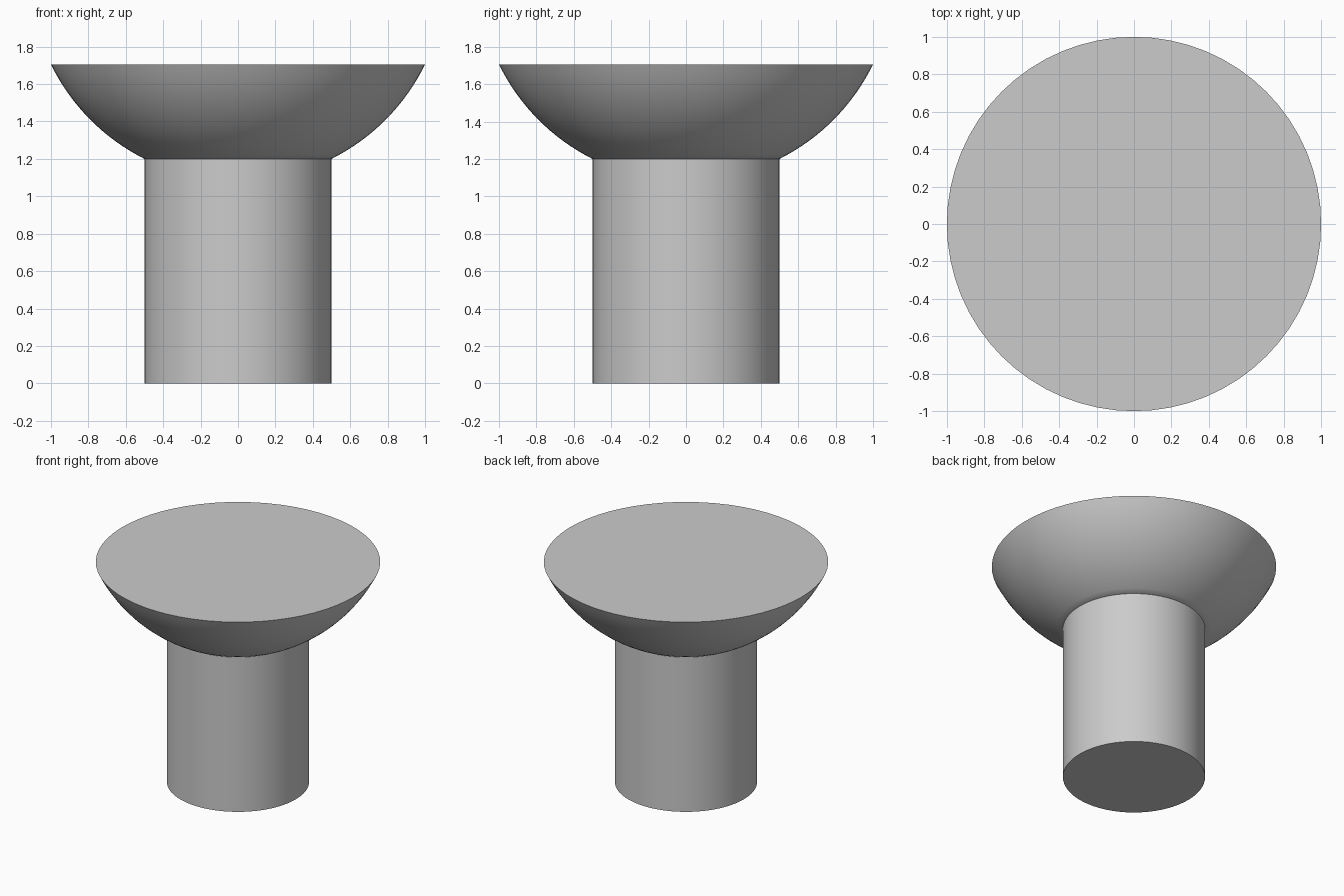
import bpy, bmesh, math

cube = bpy.data.objects.get("Cube")
if cube:
    bpy.data.objects.remove(cube, do_unlink=True)

grey = bpy.data.materials.new("plain grey")
grey.use_nodes = True
color = (0.6, 0.6, 0.6, 1)
grey.diffuse_color = color
grey.node_tree.nodes["Principled BSDF"].inputs["Base Color"].default_value = color

SEGMENTS = 64
STEM_RADIUS, STEM_TOP = 0.5, 1.2
RIM_RADIUS, RIM_TOP = 1.0, 1.705


def lathe(name, profile):
    """Revolve (radius, height) points around z, closing both ends with flat caps."""
    bm = bmesh.new()
    rings = []
    for r, z in profile:
        angles = [math.tau * i / SEGMENTS for i in range(SEGMENTS)]
        rings.append([bm.verts.new((r * math.cos(a), r * math.sin(a), z)) for a in angles])
    for low, high in zip(rings, rings[1:]):
        for i in range(SEGMENTS):
            j = (i + 1) % SEGMENTS
            bm.faces.new((low[i], low[j], high[j], high[i]))
    bm.faces.new(rings[0][::-1])
    bm.faces.new(rings[-1])
    mesh = bpy.data.meshes.new(name)
    bm.to_mesh(mesh)
    bm.free()
    mesh.materials.append(grey)
    obj = bpy.data.objects.new(name, mesh)
    bpy.context.collection.objects.link(obj)
    bpy.ops.object.select_all(action="DESELECT")
    obj.select_set(True)
    bpy.context.view_layer.objects.active = obj
    bpy.ops.object.shade_smooth_by_angle(angle=math.radians(30))
    return obj


# Straight round stem
lathe("stem", [(STEM_RADIUS, 0), (STEM_RADIUS, STEM_TOP)])

# Flat-topped cap: a slice of a sphere passing through the stem edge and the rim
center = (RIM_RADIUS**2 + RIM_TOP**2 - STEM_RADIUS**2 - STEM_TOP**2) / (2 * (RIM_TOP - STEM_TOP))
radius = math.hypot(STEM_RADIUS, center - STEM_TOP)
start = math.asin(STEM_RADIUS / radius)
end = math.asin(RIM_RADIUS / radius)
STEPS = 16
arc = [start + (end - start) * i / STEPS for i in range(STEPS + 1)]
lathe("cap", [(radius * math.sin(a), center - radius * math.cos(a)) for a in arc])
